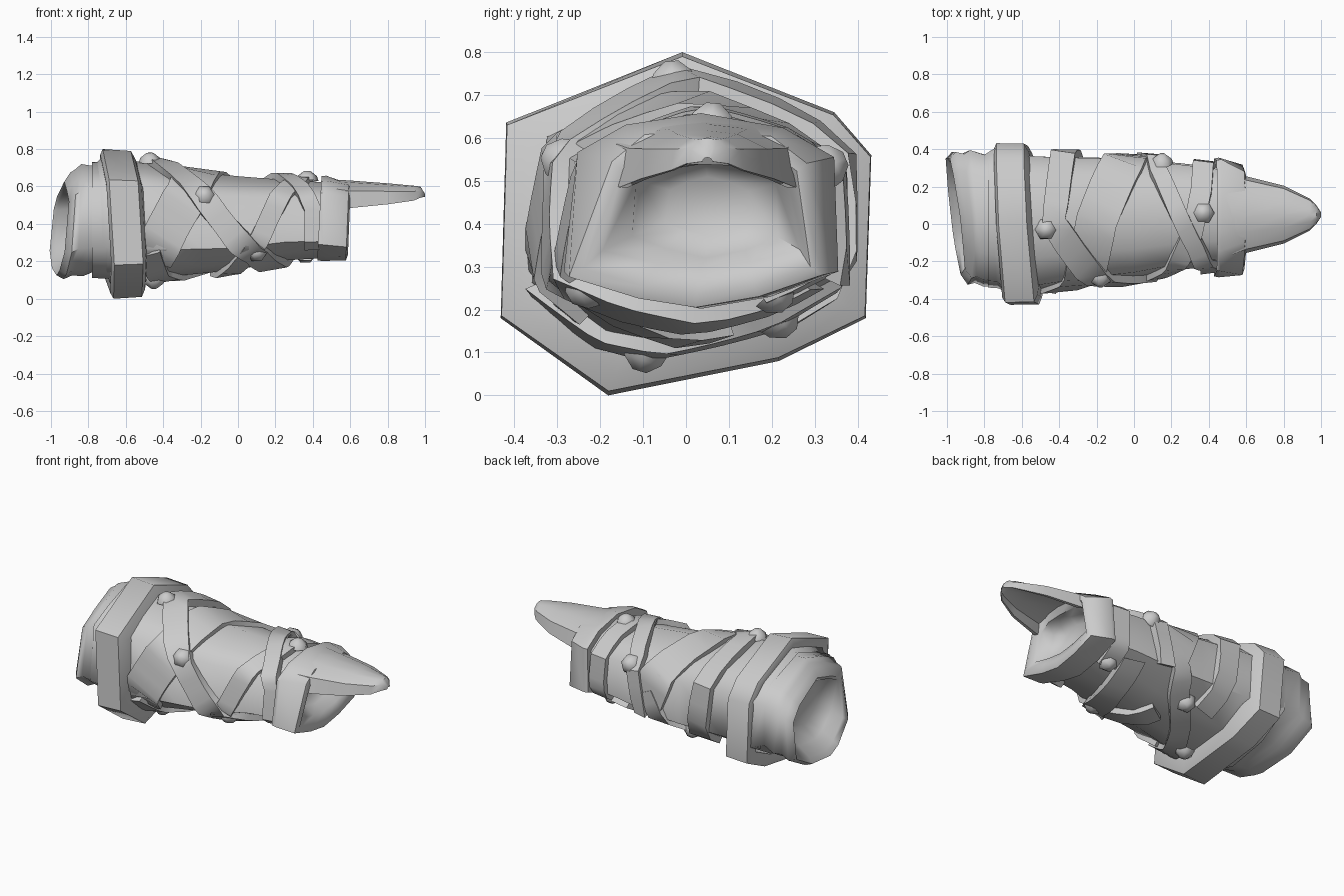
import bpy, bmesh, math
from mathutils import Vector

if "Cube" in bpy.data.objects:
    bpy.data.objects.remove(bpy.data.objects["Cube"])

grey = bpy.data.materials.new("plain grey")
grey.diffuse_color = (0.6, 0.6, 0.6, 1)
grey.use_nodes = True
grey.node_tree.nodes["Principled BSDF"].inputs["Base Color"].default_value = grey.diffuse_color

# Ten-sided cross-sections, (y, z) in units of the half width and half height
WIDE = [(-.02, 1), (-.5, .8), (-.9, .58), (-1, -.5), (-.56, -.9), (-.25, -1),
        (.45, -.85), (1, -.47), (1, .42), (.72, .7)]
NARROW = [(0, 1), (-.5, .8), (-.88, .55), (-1, -.55), (-.55, -.8), (0, -1),
          (.55, -.84), (1, -.58), (.97, .5), (.55, .8)]
# Sleeve stations: x, centre y, centre z, half width, half height
SLEEVE = [(-.78, .02, .42, .36, .31), (-.5, .0, .42, .36, .315), (-.2, .02, .405, .335, .27),
          (0, .025, .405, .32, .25), (.25, .04, .42, .285, .215), (.5, .04, .42, .255, .2)]


def section(x):
    """Cross-section turning from wide to narrow along the sleeve."""
    t = min(max((x + .5) / .8, 0), 1)
    return [(a + (c - a) * t, b + (d - b) * t) for (a, b), (c, d) in zip(WIDE, NARROW)]


def finish(bm, name, angle=35):
    bmesh.ops.recalc_face_normals(bm, faces=bm.faces)
    me = bpy.data.meshes.new(name)
    bm.to_mesh(me)
    bm.free()
    me.materials.append(grey)
    ob = bpy.data.objects.new(name, me)
    bpy.context.collection.objects.link(ob)
    bpy.ops.object.select_all(action='DESELECT')
    ob.select_set(True)
    bpy.context.view_layer.objects.active = ob
    bpy.ops.object.shade_smooth_by_angle(angle=math.radians(angle))
    return ob


def bridge(bm, rows, closed=False):
    """Skin a list of vertex rows with quads."""
    n = len(rows[0])
    pairs = list(zip(rows, rows[1:])) + ([(rows[-1], rows[0])] if closed else [])
    for a, b in pairs:
        for i in range(n):
            j = (i + 1) % n
            bm.faces.new((a[i], a[j], b[j], b[i]))


def loft(name, stations, outline=None, closed=False, cap=False, angle=35):
    """Stations: x, cy, cz, half width, half height, x shift per y, x shift per z."""
    bm = bmesh.new()
    rows = []
    for s in stations:
        x, cy, cz, ry, rz, ty, tz = tuple(s) + (0,) * (7 - len(s))
        rows.append([bm.verts.new((x + ty * v * ry + tz * w * rz, cy + v * ry, cz + w * rz))
                     for v, w in outline or section(x)])
    bridge(bm, rows, closed)
    if cap:
        bm.faces.new(rows[-1])
    return finish(bm, name, angle)


def on_sleeve(x, deg, lift):
    """Point on the sleeve; 0 degrees is the top and 90 the front."""
    x = min(max(x, SLEEVE[0][0]), SLEEVE[-1][0])
    for a, b in zip(SLEEVE, SLEEVE[1:]):
        if x <= b[0]:
            t = (x - a[0]) / (b[0] - a[0])
            _, cy, cz, ry, rz = [p + (q - p) * t for p, q in zip(a, b)]
            break
    d = Vector((-math.sin(math.radians(deg)), math.cos(math.radians(deg))))
    r, ring = 1, section(x)
    for p, q in zip(ring, ring[1:] + ring[:1]):
        e = Vector((q[0] - p[0], q[1] - p[1]))
        det = d.x * -e.y + d.y * e.x
        if abs(det) < 1e-9:
            continue
        k = (p[0] * -e.y + p[1] * e.x) / det
        u = (d.x * p[1] - d.y * p[0]) / det
        if k > 0 and -1e-6 <= u <= 1 + 1e-6:
            r = k
    v = Vector((d.x * r * ry, d.y * r * rz))
    v += v.normalized() * lift
    return Vector((x, cy + v.x, cz + v.y))


def strap(name, path, width, thick=.035, cuts=4):
    """Flat strap wound over the sleeve along (x, degrees) points."""
    pts = [(a[0] + (b[0] - a[0]) * i / cuts, a[1] + (b[1] - a[1]) * i / cuts)
           for a, b in zip(path, path[1:]) for i in range(cuts)] + [path[-1]]
    r = .3
    bm = bmesh.new()
    rows = []
    for i, (x, g) in enumerate(pts):
        p, q = pts[max(i - 1, 0)], pts[min(i + 1, len(pts) - 1)]
        t = Vector((q[0] - p[0], math.radians(q[1] - p[1]) * r)).normalized() * width / 2
        side = math.degrees(t.x / r)
        rows.append([bm.verts.new(on_sleeve(x + s * t.y, g - s * side, h))
                     for s, h in ((-1, -.02), (-1, thick), (1, thick), (1, -.02))])
    bridge(bm, rows)
    bm.faces.new(rows[0])
    bm.faces.new(rows[-1])
    return finish(bm, name, 40)


def rivet(name, x, deg, size=.055, lift=.03):
    """Low faceted stud pointing outwards."""
    p, out = on_sleeve(x, deg, lift), on_sleeve(x, deg, lift + 1)
    q = (out - p).to_track_quat('Z', 'Y')
    bm = bmesh.new()
    rows = [[bm.verts.new(p + q @ Vector((k * size * math.cos(i * math.pi / 3),
                                          k * size * math.sin(i * math.pi / 3), h)))
             for i in range(6)] for k, h in ((1.1, -.03), (.95, -.004), (.35, .022))]
    bridge(bm, rows)
    bm.faces.new(rows[-1])
    return finish(bm, name, 80)


# Sleeve body
loft("sleeve", SLEEVE, angle=60)

# Flared open cuff at the wide end, with a shallow bowl inside
loft("flared_cuff", [
    (-.6, .02, .42, .36, .31), (-.72, .02, .43, .385, .32, -.05, -.04),
    (-.77, .02, .43, .35, .28, -.08, -.02), (-.84, .03, .42, .365, .30, -.1, .0),
    (-.88, .03, .41, .345, .285, -.1, .05), (-.92, .03, .39, .355, .285, -.12, .08),
    (-.955, .04, .375, .31, .25, -.13, .1), (-.935, .04, .38, .28, .225, -.12, .08),
    (-.86, .03, .40, .26, .2, -.1, .05), (-.8, .03, .41, .17, .13, -.05, 0)],
    cap=True, angle=60)

# Thick band round the wide end
HEX = [(-.02, 1), (-.97, .59), (-1, -.55), (-.42, -1), (.5, -.8), (.97, -.55), (1, .4), (.8, .65)]
loft("wide_band", [(-.71, 0, .4, .35, .32, -.06, -.06), (-.715, 0, .4, .405, .37, -.06, -.06),
                   (-.7, 0, .4, .432, .4, -.06, -.06), (-.55, 0, .4, .43, .39, -.07, -.06),
                   (-.53, 0, .4, .39, .35, -.07, -.06), (-.515, 0, .41, .33, .3, -.06, -.06)],
     HEX, closed=True, angle=48)

# Band round the narrow end: full at the back edge, leaning in at the open edge
WRIST = [(0, 1), (-.55, .88), (-.9, .6), (-1, -.62), (-.45, -.88), (0, -1),
         (.5, -.88), (1, -.62), (.97, .55), (.6, .85)]
OPENING = [(0, .95), (-.4, .92), (-.66, .62), (-1, -.66), (-.45, -.9), (0, -1),
           (.5, -.88), (1, -.64), (.88, .6), (.6, .9)]
bm = bmesh.new()
rows = []
for x, cy, cz, ry, rz, lean, ring in [
        (.45, .035, .42, .24, .18, .04, WRIST), (.435, .035, .43, .315, .225, .05, WRIST),
        (.46, .035, .43, .32, .228, .05, WRIST), (.585, .022, .415, .295, .21, .04, OPENING),
        (.595, .025, .415, .265, .18, .04, OPENING), (.57, .035, .42, .23, .125, .03, OPENING),
        (.5, .045, .435, .17, .115, 0, NARROW), (.46, .05, .44, .1, .07, 0, NARROW)]:
    rows.append([bm.verts.new((x + lean * w * rz, cy + v * ry, cz + w * rz)) for v, w in ring])
bridge(bm, rows)
bm.faces.new(rows[-1])
finish(bm, "wrist_band", 48)

# Arched hand guard: x, centre y, half width, crown height, edge height
GUARD = [(.47, .04, .25, .64, .52), (.6, .05, .205, .632, .485), (.8, .05, .155, .617, .505),
         (.94, .05, .085, .604, .525), (.975, .05, .05, .6, .54), (1.0, .05, .012, .56, .545)]
bm = bmesh.new()
rows = []
for x, cy, w, top, low in GUARD:
    arch = [(-1, 0), (-.9, .62), (-.45, .93), (0, 1), (.45, .93), (.9, .62), (1, 0)]
    outer = [(cy + a * w, low + b * (top - low)) for a, b in arch]
    inner = [(cy + a * w * .9, low + b * (top - low) * .62) for a, b in reversed(arch)]
    rows.append([bm.verts.new((x, y, z)) for y, z in outer + inner])
bridge(bm, rows)
bm.faces.new(rows[0])
bm.faces.new(rows[-1])
finish(bm, "hand_guard", 40)

# Wound straps
strap("crossing_strap", [(-.32, -145), (-.38, -65), (-.43, 0), (-.2, 58), (-.02, 105),
                         (.1, 133), (.2, 180), (.25, 230)], .13, .042)
strap("broad_strap", [(-.46, 130), (-.4, 105), (-.27, 60), (-.2, 0), (-.06, -60),
                      (.02, -100)], .22, .028)
strap("rising_strap", [(-.1, 190), (.03, 140), (.13, 105), (.22, 60), (.31, 20),
                       (.36, -30), (.38, -100), (.36, -150)], .11, .034)
strap("short_strap", [(.06, -120), (.13, -50), (.22, -10), (.33, 35), (.4, 75), (.4, 130)], .09, .042)
strap("lower_strap", [(-.47, 120), (-.42, 155), (-.3, 185), (-.12, 220), (.03, 270)], .11, .032)

# Studs
for i, (x, deg) in enumerate([(-.47, 5), (-.18, 60), (.1, 128), (.37, -4), (-.45, 165),
                              (.15, -62), (-.2, 215), (.36, -145)]):
    rivet(f"stud_{i + 1}", x, deg, lift=.037)
